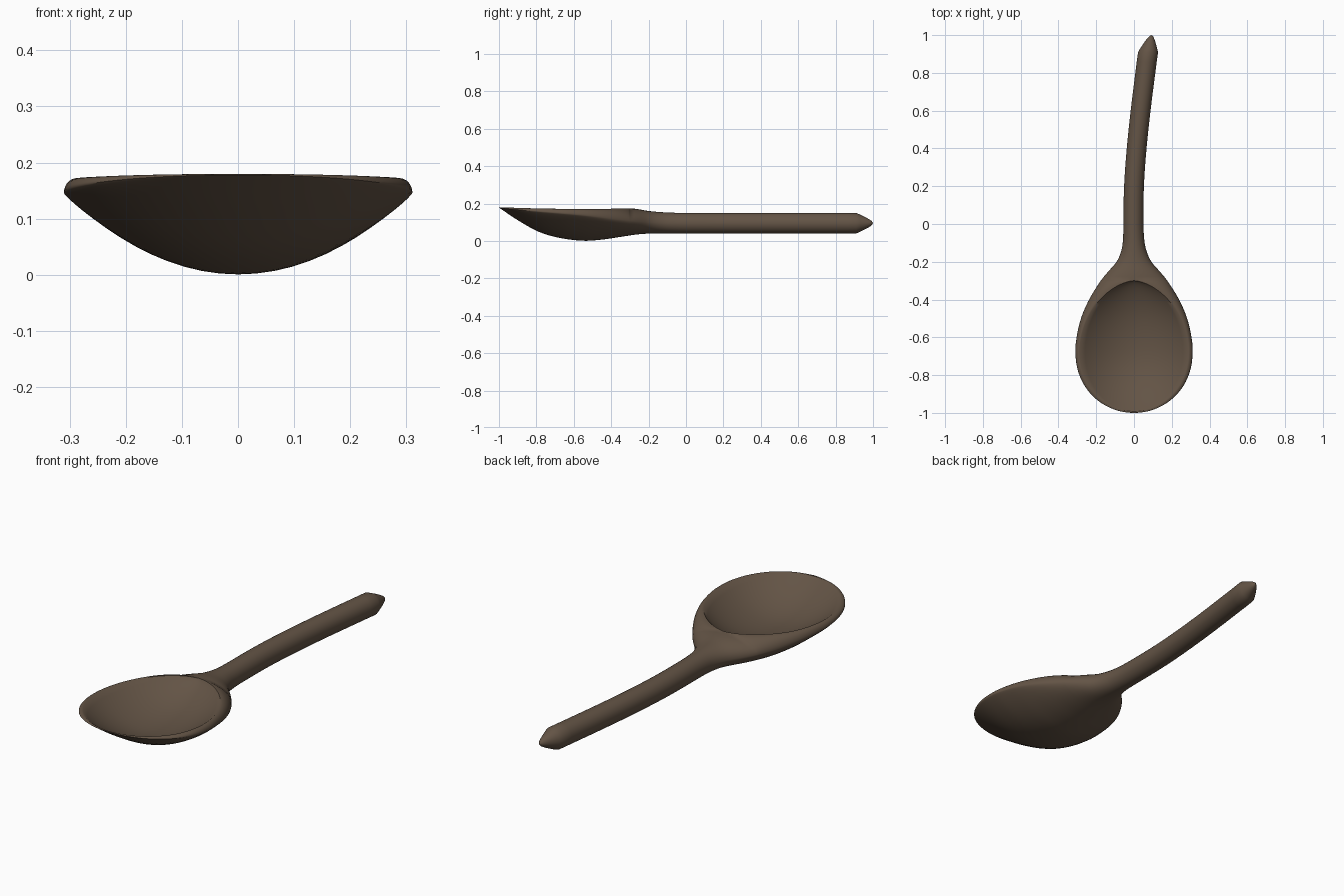
import bpy, bmesh, math

if "Cube" in bpy.data.objects:
    bpy.data.objects.remove(bpy.data.objects["Cube"])


def curve(keys):
    """Smooth interpolation through (y, value) keys."""
    n = len(keys)
    slope = []
    for i in range(n):
        a, b = keys[max(i - 1, 0)], keys[min(i + 1, n - 1)]
        slope.append((b[1] - a[1]) / (b[0] - a[0]))

    def f(y):
        y = min(max(y, keys[0][0]), keys[-1][0])
        i = 0
        while i < n - 2 and y > keys[i + 1][0]:
            i += 1
        (y0, v0), (y1, v1) = keys[i], keys[i + 1]
        h = y1 - y0
        t = (y - y0) / h
        return ((2*t**3 - 3*t*t + 1) * v0 + (t**3 - 2*t*t + t) * h * slope[i]
                + (3*t*t - 2*t**3) * v1 + (t**3 - t*t) * h * slope[i + 1])
    return f


# Profiles along the length of the spoon
top = curve([(-1, .18), (-.8, .174), (-.5, .17), (-.3, .174), (-.25, .169),
             (-.2, .16), (-.1, .152), (0, .15), (1, .15)])
bottom = curve([(-1, .178), (-.89, .105), (-.785, .048), (-.68, .017), (-.55, .001),
                (-.45, .007), (-.36, .02), (-.25, .036), (-.15, .04), (0, .04), (1, .04)])
edge = curve([(-1, .178), (-.85, .162), (-.68, .148), (-.5, .132), (-.35, .114), (-.2, .099),
              (-.1, .095), (0, .095), (1, .095)])
back_width = curve([(-.8, .285), (-.68, .31), (-.6, .304), (-.5, .281), (-.4, .238), (-.3, .176),
                    (-.25, .135), (-.2, .092), (-.15, .069), (-.1, .058), (0, .053), (1, .053)])
bend = curve([(-1, 0), (-.2, 0), (0, -.003), (.2, 0), (.4, .014), (.6, .035),
              (.8, .06), (.92, .076), (1, .092)])
end_taper = curve([(.91, 1), (.93, .84), (.955, .62), (.98, .37), (.993, .2), (1, 0)])

MID, FRONT, BACK = -.68, -.992, -.30


def width(y):
    if y < MID:
        return .31 * math.sqrt(max(0, 1 - ((MID - y) / .32) ** 2.1))
    return back_width(y)


def hollow(y):
    """Half width and depth of the scooped-out bowl."""
    if y <= FRONT + 1e-6 or y >= BACK - 1e-6:
        return 0, 0
    if y < MID:
        s = 1 - ((MID - y) / (MID - FRONT)) ** 2.05
        return .288 * math.sqrt(s), .112 * s
    s = 1 - ((y - MID) / (BACK - MID)) ** 2
    return .288 * s ** .6, .112 * s ** .75


def ring(y):
    w, zr, zt, zb, cx = width(y), edge(y), top(y), bottom(y), bend(y)
    wi, depth = hollow(y)
    if y > .91:
        k = end_taper(y)
        w, zt, zb = w * k, zr + (zt - zr) * k, zr + (zb - zr) * k
    b = min(max((-.1 - y) / .5, 0), 1)
    b = b * b * (3 - 2 * b) * .9
    rim = []
    for i in range(8):
        t = math.pi / 2 * i / 7
        rim.append((wi + (w - wi) * math.cos(t), zr + (zt - zr) * math.sin(t)))
    pts = list(rim)
    for i in range(1, 20):                      # hollow of the bowl
        s = 1 - i / 10
        pts.append((wi * s, zt - depth * (1 - s * s)))
    pts += [(-x, z) for x, z in reversed(rim)]
    for i in range(1, 28):                      # underside
        t = math.pi * i / 28
        c, s = math.cos(t), math.sin(t)
        drop = (1 - b) * s + b * (1 - c * c)
        pts.append((-w * c, zr - (zr - zb) * drop))
    return [(cx + x, y, z) for x, z in pts]


# Stations along the length, denser at the bowl ends and handle end
ys = [-1 + (FRONT + 1) * (i / 5) ** 2 for i in range(5)]
ys += [FRONT + (MID - FRONT) * (1 - math.cos(math.pi / 2 * i / 18)) for i in range(18)]
ys += [MID + (BACK - MID) * math.sin(math.pi / 2 * i / 24) for i in range(25)]
ys += [BACK + .3 * i / 14 for i in range(1, 15)]
ys += [.91 * i / 18 for i in range(1, 19)]
ys += [.93, .95, .965, .98, .988, .994, .998, 1]

# Wooden spoon: one lofted skin
bm = bmesh.new()
rings = [[bm.verts.new(p) for p in ring(y)] for y in ys]
for a, c in zip(rings, rings[1:]):
    n = len(a)
    for i in range(n):
        j = (i + 1) % n
        bm.faces.new((a[i], a[j], c[j], c[i]))
bmesh.ops.remove_doubles(bm, verts=bm.verts[:], dist=1e-5)
bmesh.ops.recalc_face_normals(bm, faces=bm.faces[:])
mesh = bpy.data.meshes.new("spoon")
bm.to_mesh(mesh)
bm.free()

wood = bpy.data.materials.new("dark wood")
wood.diffuse_color = (.125, .088, .06, 1)
wood.use_nodes = True
wood.node_tree.nodes["Principled BSDF"].inputs["Base Color"].default_value = wood.diffuse_color
mesh.materials.append(wood)
spoon = bpy.data.objects.new("spoon", mesh)
bpy.context.collection.objects.link(spoon)
bpy.context.view_layer.objects.active = spoon
spoon.select_set(True)
bpy.ops.object.shade_smooth_by_angle(angle=math.radians(48))
